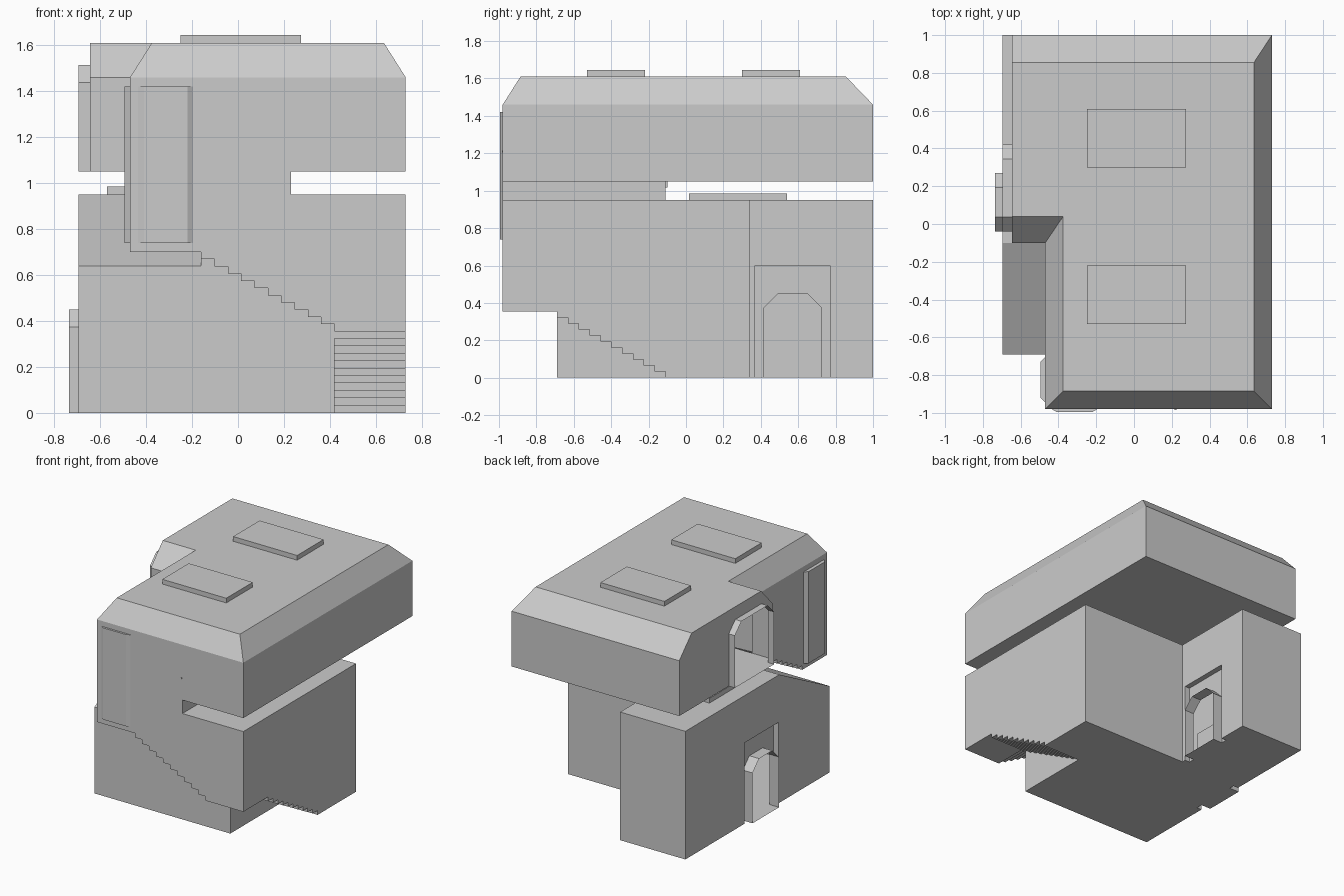
import bpy
import bmesh

cube = bpy.data.objects.get("Cube")
if cube:
    bpy.data.objects.remove(cube, do_unlink=True)

plaster = bpy.data.materials.new("plain_grey")
plaster.use_nodes = True
GREY = (0.6, 0.6, 0.6, 1)
plaster.diffuse_color = GREY
plaster.node_tree.nodes["Principled BSDF"].inputs["Base Color"].default_value = GREY


def loft(name, rings):
    """Closed solid through matching rings of 3D points."""
    bm = bmesh.new()
    loops = [[bm.verts.new(p) for p in ring] for ring in rings]
    n = len(loops[0])
    bm.faces.new(loops[0])
    bm.faces.new(loops[-1])
    for a, b in zip(loops, loops[1:]):
        for i in range(n):
            j = (i + 1) % n
            bm.faces.new((a[i], a[j], b[j], b[i]))
    bmesh.ops.recalc_face_normals(bm, faces=bm.faces)
    mesh = bpy.data.meshes.new(name)
    bm.to_mesh(mesh)
    bm.free()
    mesh.materials.append(plaster)
    obj = bpy.data.objects.new(name, mesh)
    bpy.context.scene.collection.objects.link(obj)
    return obj


def prism(name, axis, lo, hi, profile):
    """Extrude a 2D profile along an axis (the profile uses the other two)."""
    def place(p, d):
        q = list(p)
        q.insert("xyz".index(axis), d)
        return q
    return loft(name, [[place(p, d) for p in profile] for d in (lo, hi)])


def box(name, x, y, z):
    return prism(name, "z", z[0], z[1],
                 [(x[0], y[0]), (x[1], y[0]), (x[1], y[1]), (x[0], y[1])])


def steps(u0, z0, u1, z1, treads=10):
    """Stepped underside of a flight, one riser more than treads."""
    rise = (z1 - z0) / (treads + 1)
    pts = []
    for i in range(treads + 1):
        u = u1 if i == treads else u0 + (u1 - u0) * i / treads
        top = z1 if i == treads else z0 + rise * (i + 1)
        pts += [(u, z0 + rise * i), (u, top)]
    return pts


def combine(target, other, operation):
    mod = target.modifiers.new("combine", "BOOLEAN")
    mod.operation = operation
    mod.solver = "EXACT"
    mod.object = other
    bpy.context.view_layer.update()
    bpy.context.view_layer.objects.active = target
    bpy.ops.object.modifier_apply(modifier=mod.name)
    bpy.data.objects.remove(other, do_unlink=True)


# Upper storey with a sloped roof edge
LEFT, RIGHT, FRONT, BACK = -0.645, 0.73, -0.98, 1.0
WELL, LANDING, TURN, INNER = -0.47, -0.16, -0.69, 0.42
FLOOR, CEIL = 1.05, 0.95
plan = [(LEFT, BACK), (RIGHT, BACK), (RIGHT, FRONT),
        (WELL, FRONT), (WELL, -0.1), (LEFT, -0.1)]
crown = [(LEFT, 0.855), (0.635, 0.855), (0.635, -0.885),
         (-0.375, -0.885), (-0.375, 0.04), (LEFT, 0.04)]
shell = loft("house_shell", [[(x, y, FLOOR) for x, y in plan],
                             [(x, y, 1.46) for x, y in plan],
                             [(x, y, 1.61) for x, y in crown]])

# Stairwell: three flights turning round the front
volumes = [
    prism("front_flight", "y", FRONT, TURN,
          steps(INNER, 0.355, LANDING, 0.70)
          + [(WELL, 0.70), (WELL, FLOOR), (0.23, FLOOR), (0.23, CEIL), (INNER, CEIL)]),
    prism("left_flight", "x", WELL, LANDING,
          steps(TURN, 0.70, -0.1, FLOOR) + [(TURN, FLOOR)]),
    box("stair_opening", (LANDING, 0.23), (TURN, -0.11), (CEIL, FLOOR)),
    # Ground storey
    box("ground_middle", (LANDING, INNER), (TURN, 0.34), (0, CEIL)),
    prism("ground_left", "x", -0.695, LANDING,
          [(TURN, 0), (BACK, 0), (BACK, CEIL), (-0.1, CEIL), (TURN, 0.64)]),
    prism("right_flight", "x", INNER, RIGHT,
          steps(-0.11, 0, TURN, 0.355)
          + [(FRONT, 0.355), (FRONT, CEIL), (0.34, CEIL), (0.34, 0)]),
]
for volume in volumes:
    combine(shell, volume, "UNION")

# Shallow recesses round the two ground doorways
for x, y in (((-0.8, -0.655), (-0.09, 0.31)), ((-0.2, -0.05), (0.37, 0.77))):
    combine(shell, box("recess_cutter", x, y, (-0.05, 0.6)), "DIFFERENCE")


# Doorways with clipped top corners
def doorway(outer, inner, y0, y1, z0, z1):
    c = 0.077
    arch = prism("doorway", "x", outer, inner,
                 [(y0, z0), (y1, z0), (y1, z1 - c), (y1 - c, z1),
                  (y0 + c, z1), (y0, z1 - c)])
    combine(shell, arch, "UNION")


doors = [(-0.735, -0.6, -0.04, 0.27, 0, 0.45),
         (-0.12, -0.25, 0.415, 0.725, 0, 0.45),
         (-0.695, -0.6, -0.04, 0.42, FLOOR, 1.515)]
for door in doors:
    doorway(*door)

# Open the outer ends of the doorways
bm = bmesh.new()
bm.from_mesh(shell.data)
caps = []
for face in bm.faces:
    c = face.calc_center_median()
    for outer, inner, y0, y1, z0, z1 in doors:
        if (all(abs(v.co.x - outer) < 0.002 for v in face.verts)
                and y0 < c.y < y1 and z0 < c.z < z1 and face.calc_area() < 0.25):
            caps.append(face)
bmesh.ops.delete(bm, geom=caps, context="FACES")
bm.to_mesh(shell.data)
bm.free()

# Tall shallow window bays at the front left corner
prism("front_window_bay", "z", 0.74, 1.42,
      [(-0.435, FRONT), (-0.41, -0.995), (-0.22, -0.995), (-0.195, FRONT)])
prism("side_window_bay", "z", 0.74, 1.42,
      [(WELL, -0.945), (-0.495, -0.92), (-0.495, -0.73), (WELL, -0.705)])

# Raised ceiling panels
box("rear_roof_panel", (-0.25, 0.275), (0.3, 0.61), (1.61, 1.645))
box("front_roof_panel", (-0.25, 0.275), (-0.53, -0.22), (1.61, 1.645))
box("ground_ceiling_panel", (-0.57, -0.26), (0.015, 0.54), (CEIL, 0.985))

# Tiny peg on the front wall
box("wall_peg", (0.215, 0.225), (-0.985, FRONT), (1.205, 1.215))
